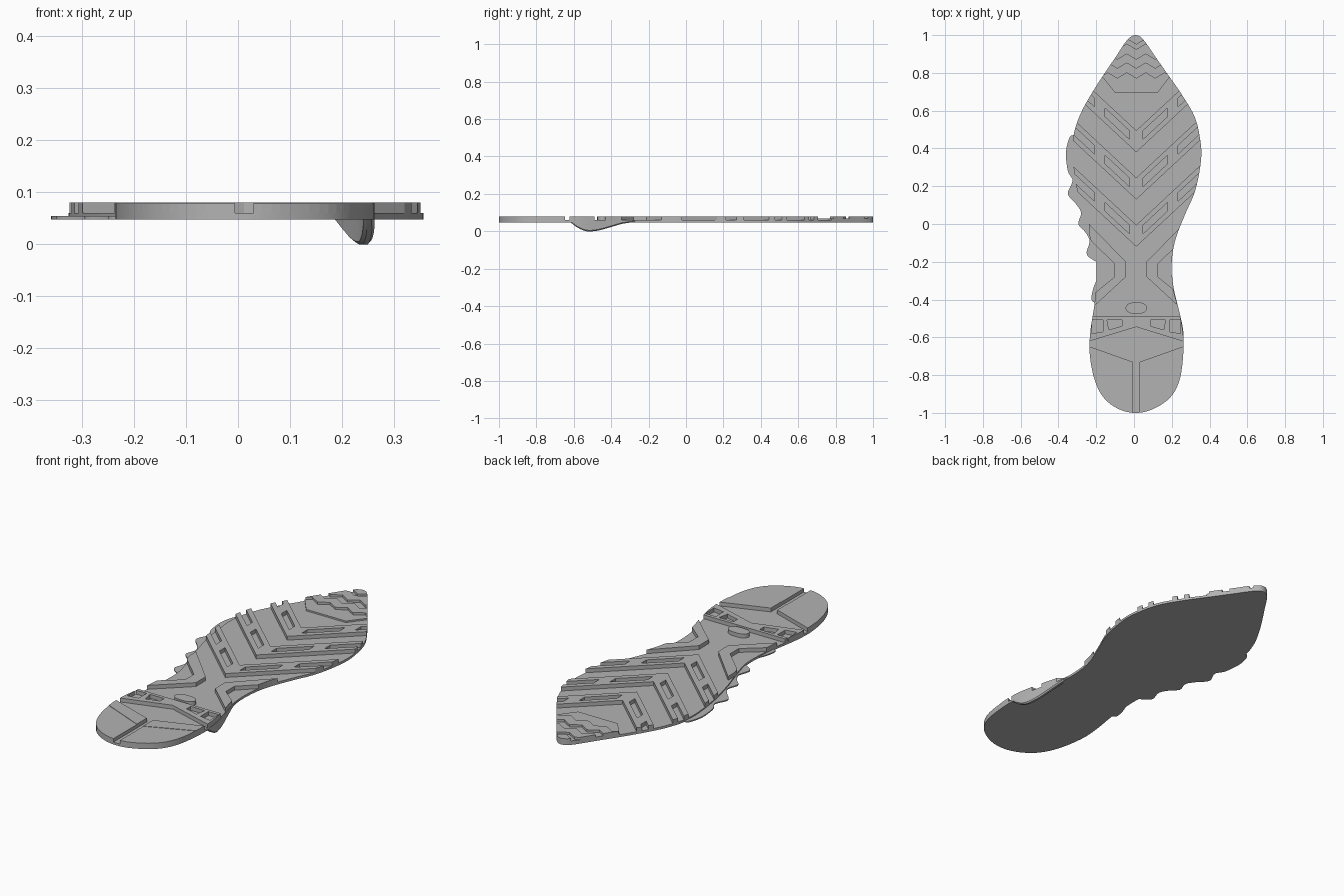
import bpy
import bmesh
from mathutils import Vector

if "Cube" in bpy.data.objects:
    bpy.data.objects.remove(bpy.data.objects["Cube"])

BOTTOM, FLOOR, TOP = 0.048, 0.06, 0.08
MID = 0.012

rubber = bpy.data.materials.new("grey_rubber")
rubber.use_nodes = True
rubber.diffuse_color = (0.45, 0.45, 0.45, 1)
rubber.node_tree.nodes["Principled BSDF"].inputs["Base Color"].default_value = rubber.diffuse_color


def catmull(points, steps=5, closed=True):
    """Smooth curve through the given points."""
    pts = [Vector(p) for p in points]
    n = len(pts)
    pick = (lambda i: pts[i % n]) if closed else (lambda i: pts[max(0, min(n - 1, i))])
    out = []
    for i in range(n if closed else n - 1):
        a, b, c, d = (pick(i + k) for k in (-1, 0, 1, 2))
        for s in range(steps):
            t = s / steps
            out.append(b + (c - a) * t / 2 + (a - b * 2.5 + c * 2 - d / 2) * t * t
                       + ((b - c) * 1.5 + (d - a) / 2) * t ** 3)
    return out if closed else out + [pts[-1]]


def finish(name, bm, smooth=False):
    bmesh.ops.recalc_face_normals(bm, faces=bm.faces)
    mesh = bpy.data.meshes.new(name)
    bm.to_mesh(mesh)
    bm.free()
    mesh.materials.append(rubber)
    obj = bpy.data.objects.new(name, mesh)
    bpy.context.collection.objects.link(obj)
    if smooth:
        bpy.ops.object.select_all(action="DESELECT")
        obj.select_set(True)
        bpy.context.view_layer.objects.active = obj
        bpy.ops.object.shade_smooth_by_angle()
    return obj


def prisms(name, polygons, low, high, smooth=False):
    """Upright blocks with the given footprints."""
    bm = bmesh.new()
    for poly in polygons:
        face = bm.faces.new([bm.verts.new((p[0], p[1], low)) for p in poly])
        top = bmesh.ops.extrude_face_region(bm, geom=[face], use_keep_orig=True)
        for v in top["geom"]:
            if isinstance(v, bmesh.types.BMVert):
                v.co.z = high
    return finish(name, bm, smooth)


def boolean(obj, cutter, operation):
    mod = obj.modifiers.new(operation.lower(), "BOOLEAN")
    mod.operation, mod.object, mod.solver = operation, cutter, "EXACT"
    cutter.hide_render = True
    cutter.hide_set(True)


def mirrored(poly):
    """A footprint and its reflection across the sole's middle line."""
    return [[(MID + x, y) for x, y in poly], [(MID - x, y) for x, y in poly]]


# Sole plate
left_edge = [(0.01, 1), (0.05, 0.975), (0.11, 0.89), (0.18, 0.79), (0.25, 0.69), (0.32, 0.57),
             (0.35, 0.45), (0.355, 0.34), (0.325, 0.18), (0.27, 0.05), (0.22, -0.08), (0.2, -0.2),
             (0.205, -0.33), (0.235, -0.45), (0.26, -0.58), (0.26, -0.7), (0.24, -0.83),
             (0.19, -0.92), (0.1, -0.98)]
right_edge = [(0.01, -1), (-0.08, -0.98), (-0.16, -0.92), (-0.21, -0.82), (-0.235, -0.68),
              (-0.23, -0.56), (-0.21, -0.43), (-0.2, -0.31), (-0.2, -0.2), (-0.23, -0.08),
              (-0.27, 0.05), (-0.305, 0.2), (-0.325, 0.36), (-0.32, 0.47), (-0.28, 0.59),
              (-0.2, 0.73), (-0.1, 0.88), (-0.035, 0.975)]
outline = catmull(left_edge + right_edge)
prisms("sole_plate", [outline], BOTTOM, FLOOR, True)
trimmer = prisms("outline_trimmer", [outline], 0, 0.2)

# Thin wavy flange along the right edge
wave = [(-0.31, 0.47), (-0.34, 0.46), (-0.36, 0.38), (-0.35, 0.28), (-0.325, 0.23), (-0.35, 0.16),
        (-0.31, 0.11), (-0.28, 0.06), (-0.295, 0), (-0.26, -0.04), (-0.235, -0.09), (-0.25, -0.16),
        (-0.2, -0.2)]
tab = [(-0.19, -0.28), (-0.215, -0.34), (-0.225, -0.4), (-0.2, -0.42)]
flanges = [catmull(wave, closed=False) + [(-0.15, -0.2), (-0.2, 0.3)],
           catmull(tab, closed=False) + [(-0.15, -0.4)]]
prisms("side_flange", flanges, BOTTOM, 0.054, True)


# Raised treads, trimmed to the outline
def tread(name, polygons, high=TOP, holes=None):
    obj = prisms(name, polygons, FLOOR, high)
    if holes:
        boolean(obj, prisms(name + "_cutter", holes, FLOOR - 0.02, TOP + 0.02), "DIFFERENCE")
    boolean(obj, trimmer, "INTERSECT")
    return obj


# Forefoot chevrons with slots
SLOPE, THICK, REACH = 0.93, 0.115, 0.45


def slanted(x0, x1, low, high):
    return [(x0, low + SLOPE * x0), (x1, low + SLOPE * x1),
            (x1, high + SLOPE * x1), (x0, high + SLOPE * x0)]


bands, slots = [], []
for apex in (0.495, 0.245, -0.005):
    rise = SLOPE * REACH
    low = apex - THICK
    bands.append([(MID, low), (MID + REACH, low + rise), (MID + REACH, apex + rise),
                  (MID, apex), (MID - REACH, apex + rise), (MID - REACH, low + rise)])
    for x0, x1 in ((0.035, 0.165), (0.22, REACH + 0.1)):
        slots += mirrored(slanted(x0, x1, low + 0.035, apex - 0.035))
tread("forefoot_chevrons", bands, holes=slots)

# Toe panel with zigzag ribs
tread("toe_panel", [[(-0.1, 0.695), (0.125, 0.695), (0.26, 0.87), (0.2, 1.1),
                     (-0.2, 1.1), (-0.24, 0.87)]], 0.068)


def zigzag(y):
    return [(MID + 0.05 * k, y + (0.03 if k % 2 else 0)) for k in range(-4, 5)]


ribs = [zigzag(y) + zigzag(y + 0.055)[::-1] for y in (0.77, 0.87)]
ribs.append(zigzag(0.95) + [(0.2, 1.1), (-0.2, 1.1)])
tread("toe_zigzags", ribs)

# Arch brackets
tread("arch_brackets", mirrored([(0.25, 0), (0.055, -0.2), (0.055, -0.28), (0.25, -0.46),
                                 (0.25, -0.39), (0.115, -0.28), (0.115, -0.21), (0.25, -0.08)]))

# Oval stud
oval = catmull([(0.07, -0.445), (0.045, -0.418), (-0.02, -0.418), (-0.045, -0.445),
                (-0.02, -0.472), (0.045, -0.472)])
prisms("oval_stud", [oval], FLOOR, TOP, True)

# Heel bar with windows
windows = (mirrored([(0.075, -0.507), (0.155, -0.507), (0.145, -0.56), (0.075, -0.54)])
           + mirrored([(0.175, -0.507), (0.235, -0.507), (0.235, -0.58), (0.175, -0.57)]))
tread("heel_bar", [[(-0.3, -0.49), (0.32, -0.49), (0.32, -0.64), (MID, -0.545), (-0.3, -0.64)]],
      holes=windows)

# Heel blocks either side of the centre groove
tread("heel_ribs", mirrored([(0.018, -0.73), (0.3, -0.63), (0.3, -0.69), (0.018, -0.81)]))
tread("heel_blocks", mirrored([(0.018, -0.81), (0.3, -0.69), (0.3, -1.1), (0.018, -1.1)]), 0.078)

# Curved flap hanging below the left edge
flap = catmull([(0.262, -0.62, 0.05), (0.262, -0.58, 0.02), (0.255, -0.53, 0), (0.241, -0.47, 0.004),
                (0.226, -0.41, 0.02), (0.21, -0.34, 0.04), (0.201, -0.27, 0.05)], closed=False)
bm = bmesh.new()
rings = [[bm.verts.new((x - inset, y, height)) for inset, height in
          ((0, 0.055), (0, z + 0.006), (0.005, z), (0.015, z), (0.022, z + 0.006), (0.022, 0.055))]
         for x, y, z in flap]
for a, b in zip(rings, rings[1:]):
    for k in range(len(a)):
        j = (k + 1) % len(a)
        bm.faces.new((a[k], a[j], b[j], b[k]))
bm.faces.new(rings[0])
bm.faces.new(rings[-1])
finish("side_flap", bm, True)
